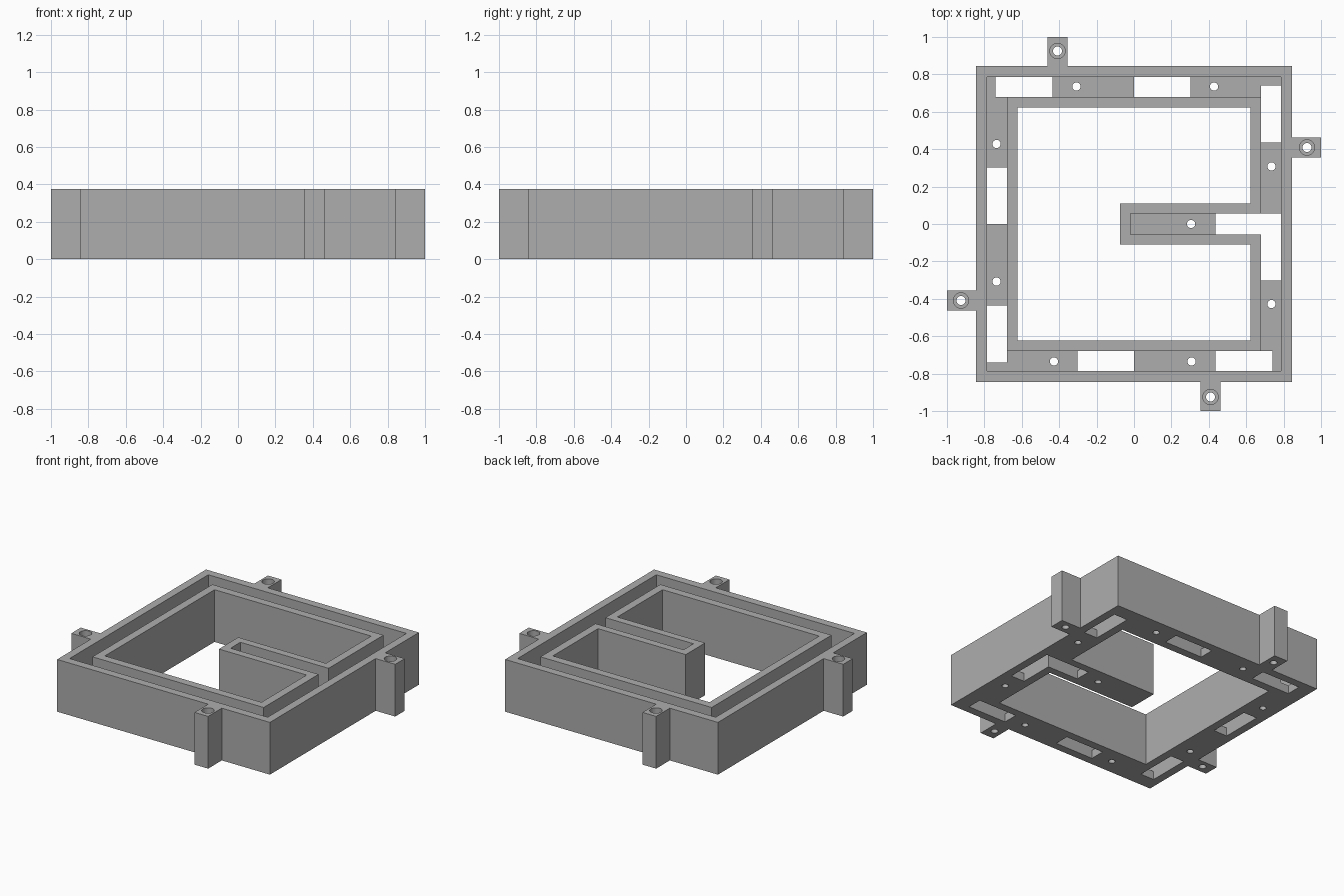
import bpy, bmesh, math

if "Cube" in bpy.data.objects:
    bpy.data.objects.remove(bpy.data.objects["Cube"])

H, FLOOR = 0.375, 0.06          # overall height, channel floor thickness

grey = bpy.data.materials.new("plain grey")
grey.diffuse_color = (0.42, 0.42, 0.42, 1)
grey.use_nodes = True
grey.node_tree.nodes["Principled BSDF"].inputs["Base Color"].default_value = grey.diffuse_color


def turn(points, k):
    """Rotate 2D points clockwise by k quarter turns."""
    for _ in range(k):
        points = [(y, -x) for x, y in points]
    return points


def rect(x0, y0, x1, y1):
    return [(x0, y0), (x1, y0), (x1, y1), (x0, y1)]


def circle(c, r, n=32):
    return [(c[0] + r * math.cos(2 * math.pi * i / n),
             c[1] + r * math.sin(2 * math.pi * i / n)) for i in range(n)]


def prisms(name, outlines, z0, z1):
    """One object holding an upright prism for each outline."""
    bm = bmesh.new()
    for pts in outlines:
        face = bm.faces.new([bm.verts.new((x, y, z0)) for x, y in pts])
        ext = bmesh.ops.extrude_face_region(bm, geom=[face], use_keep_orig=True)
        top = [v for v in ext["geom"] if isinstance(v, bmesh.types.BMVert)]
        bmesh.ops.translate(bm, verts=top, vec=(0, 0, z1 - z0))
    bmesh.ops.recalc_face_normals(bm, faces=bm.faces[:])
    me = bpy.data.meshes.new(name)
    bm.to_mesh(me)
    bm.free()
    me.materials.append(grey)
    ob = bpy.data.objects.new(name, me)
    bpy.context.collection.objects.link(ob)
    return ob


def cut(target, cutter):
    """Subtract the cutter and remove it."""
    mod = target.modifiers.new("cut", 'BOOLEAN')
    mod.operation, mod.solver, mod.object = 'DIFFERENCE', 'EXACT', cutter
    bpy.context.view_layer.objects.active = target
    bpy.ops.object.modifier_apply(modifier=mod.name)
    bpy.data.objects.remove(cutter, do_unlink=True)


# Solid body: square with one lug on each side
side = [(-.845, .845), (-.463, .845), (-.463, 1), (-.355, 1), (-.355, .845)]
body = prisms("channel_frame", [[p for k in range(4) for p in turn(side, k)]], 0, H)

# Channel around the inner wall, running into the tongue
channel = prisms("channel_cutter", [rect(-.787, -.787, .787, .787)], FLOOR, 1)
island = [(-.68, -.68), (.68, -.68), (.68, -.056), (-.02, -.056),
          (-.02, .056), (.68, .056), (.68, .68), (-.68, .68)]
cut(channel, prisms("island", [island], -1, 2))
cut(body, channel)

# Large central opening with the tongue left standing
window = [(-.622, -.622), (.622, -.622), (.622, -.11), (-.075, -.11),
          (-.075, .11), (.622, .11), (.622, .622), (-.622, .622)]
cut(body, prisms("window_cutter", [window], -1, 1))

# Slots through the channel floor; one is L-shaped at the tongue
slots = [[(.435, -.056), (.68, -.056), (.68, -.303), (.787, -.303),
          (.787, .056), (.435, .056)]]
for k in range(4):
    slots.append(turn(rect(-.74, .68, -.435, .787), k))
    if k != 1:
        slots.append(turn(rect(0, .68, .303, .787), k))
cut(body, prisms("slot_cutter", slots, -.1, .2))

# Pin holes in the floor and lugs, with wide bores above in the lugs
pins, bores = [circle((.305, 0), .022)], []
for k in range(4):
    for c in turn([(-.308, .735), (.428, .735)], k):
        pins.append(circle(c, .022))
    lug = turn([(-.409, .925)], k)[0]
    pins.append(circle(lug, .024))
    bores.append(circle(lug, .041))
cut(body, prisms("pin_cutter", pins, -.1, 1))
cut(body, prisms("bore_cutter", bores, FLOOR, 1))
